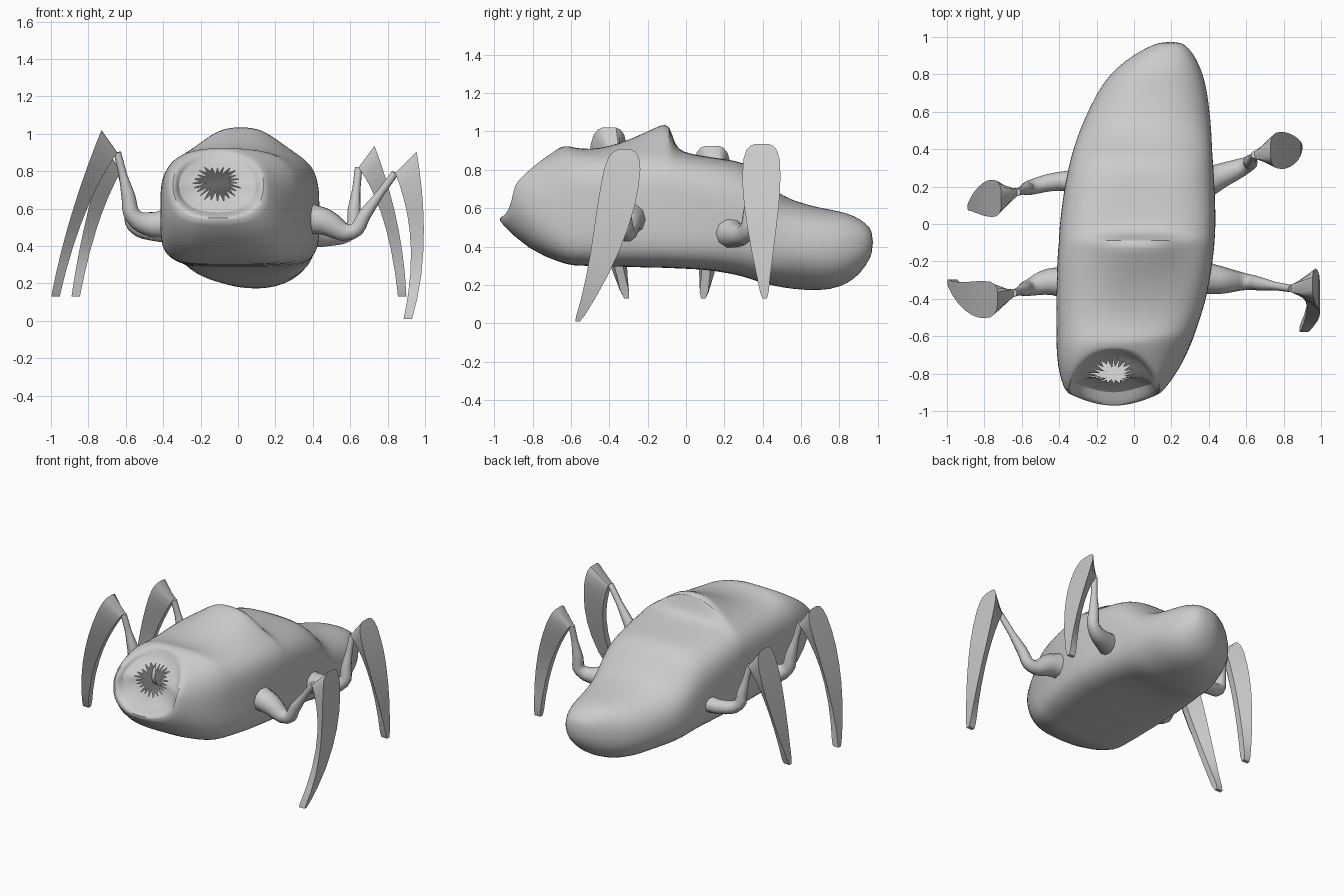
import bpy, bmesh, math, random
from mathutils import Vector

if "Cube" in bpy.data.objects:
    bpy.data.objects.remove(bpy.data.objects["Cube"])

random.seed(4)
N = 48
grey = bpy.data.materials.new("shell_grey")
grey.diffuse_color = (0.6, 0.6, 0.6, 1)
grey.use_nodes = True
grey.node_tree.nodes["Principled BSDF"].inputs["Base Color"].default_value = grey.diffuse_color


def finish(ob, angle=40):
    ob.data.materials.clear()
    ob.data.materials.append(grey)
    bpy.ops.object.select_all(action='DESELECT')
    ob.select_set(True)
    bpy.context.view_layer.objects.active = ob
    bpy.ops.object.shade_smooth_by_angle(angle=math.radians(angle))


def loft(name, rings, cap_start=False, cap_end=False):
    """Skin a list of equal closed rings."""
    bm = bmesh.new()
    vs = [[bm.verts.new(p) for p in r] for r in rings]
    n = len(rings[0])
    for a, b in zip(vs, vs[1:]):
        for i in range(n):
            j = (i + 1) % n
            bm.faces.new((a[i], a[j], b[j], b[i]))
    if cap_start:
        bm.faces.new(vs[0][::-1])
    if cap_end:
        bm.faces.new(vs[-1])
    bmesh.ops.recalc_face_normals(bm, faces=bm.faces)
    me = bpy.data.meshes.new(name)
    bm.to_mesh(me)
    bm.free()
    ob = bpy.data.objects.new(name, me)
    bpy.context.collection.objects.link(ob)
    return ob


def section(yt, zt, yb, zb, xl, xr, hump=0, bow=0, n_top=2.6, n_bot=3.4):
    """Rounded box ring, leaning between its top and bottom points."""
    pts = []
    for i in range(N):
        a = 2 * math.pi * i / N
        c, s = math.cos(a), math.sin(a)
        n = n_top if s > 0 else n_bot
        r = (abs(c) ** n + abs(s) ** n) ** (-1 / n)
        c, s = c * r, s * r
        x = (xl + xr) / 2 + c * (xr - xl) / 2
        y = (yt + yb) / 2 + s * (yt - yb) / 2 - bow * (1 - s * s)
        if s < 0:
            y -= bow * 1.2 * s * c * c
        z = (zt + zb) / 2 + s * (zt - zb) / 2
        if s > 0:
            z += hump * math.exp(-(abs(x - 0.015) / 0.22) ** 3)
        pts.append(Vector((x, y, z)))
    return pts


# Body: from the mouth lip back to the tail
lip_in = section(-0.685, 0.875, -0.90, 0.58, -0.315, 0.095, 0, 0.055, 2.1, 2.3)
rings = [
    lip_in,
    section(-0.675, 0.893, -0.94, 0.565, -0.33, 0.115, 0, 0.065, 2.1, 2.3),
    section(-0.67, 0.908, -0.975, 0.55, -0.345, 0.135, 0, 0.07, 2.3, 2.5),
    section(-0.66, 0.915, -0.975, 0.53, -0.375, 0.16, 0, 0.055, 2.5, 2.8),
    section(-0.63, 0.925, -0.82, 0.38, -0.41, 0.25, 0, 0.03, 2.8, 3.6),
    section(-0.60, 0.92, -0.65, 0.315, -0.415, 0.31, 0, 0, 3.1, 4.5),
    section(-0.58, 0.915, -0.59, 0.30, -0.415, 0.325, 0, 0, 3.2, 5),
]
for y, zt, zb, xl, xr, h in [
        (-0.5, .895, .30, -.415, .355, .01), (-0.4, .897, .295, -.415, .385, .025),
        (-0.3, .905, .295, -.413, .405, .05), (-0.2, .91, .29, -.41, .42, .09),
        (-0.13, .91, .29, -.405, .428, .125), (-0.085, .91, .288, -.40, .431, .13),
        (-0.06, .90, .287, -.40, .433, .03), (-0.02, .89, .285, -.398, .435, 0),
        (0.1, .87, .28, -.385, .435, 0), (0.2, .855, .265, -.37, .43, 0),
        (0.3, .84, .245, -.35, .425, 0), (0.38, .79, .215, -.33, .418, 0),
        (0.46, .69, .195, -.305, .415, 0), (0.55, .64, .178, -.27, .41, 0),
        (0.7, .60, .168, -.20, .393, 0), (0.8, .585, .187, -.13, .37, 0),
        (0.88, .56, .23, -.04, .335, 0), (0.94, .52, .30, .06, .295, 0),
        (0.975, .475, .37, .14, .25, 0)]:
    rear = max(0, min(1, (y - 0.05) / 0.5))
    rings.append(section(y, zt, y, zb, xl, xr, h, 0,
                         3.8 - 1.4 * rear, 5 - 2.9 * rear))
body = loft("body", rings, cap_end=True)
sub = body.modifiers.new("smooth", 'SUBSURF')
sub.levels = sub.render_levels = 1
finish(body, 60)

# Teeth: gum ring ending in jagged points around the throat
mid = sum(lip_in, Vector()) / N + Vector((0, 0, 0.02))
mid.y = -0.835
gum, edge = [], []
for i, p in enumerate(lip_in):
    k = random.uniform(0.25, 0.45) if i % 2 else random.uniform(0.55, 0.68)
    gum.append(mid + (p - mid) * 0.78 + Vector((0, 0.02, 0)))
    edge.append(mid + (p - mid) * k + Vector((0, 0.025, 0)))
teeth = loft("teeth", [lip_in, gum, edge])
finish(teeth, 30)


def limb(name, pts, radii):
    """Tapered round tube: fat root, bent elbow, then a straight shin."""
    a, b = Vector(pts[-2]), Vector(pts[-1])
    pts = pts[:-1] + [a.lerp(b, 0.3), a.lerp(b, 0.65), b]
    ra, rb = radii[-2:]
    radii = radii[:-1] + [ra * 0.7 + rb * 0.3, rb * 1.1, rb]
    cu = bpy.data.curves.new(name, 'CURVE')
    cu.dimensions = '3D'
    cu.bevel_depth = 1
    cu.bevel_resolution = 3
    cu.resolution_u = 4
    cu.use_fill_caps = True
    sp = cu.splines.new('BEZIER')
    sp.bezier_points.add(len(pts) - 1)
    for p, co, r in zip(sp.bezier_points, pts, radii):
        p.co = co
        p.radius = r
        p.handle_left_type = p.handle_right_type = 'AUTO'
    tmp = bpy.data.objects.new(name + "_path", cu)
    bpy.context.collection.objects.link(tmp)
    me = bpy.data.meshes.new_from_object(
        tmp.evaluated_get(bpy.context.evaluated_depsgraph_get()))
    bpy.data.objects.remove(tmp)
    ob = bpy.data.objects.new(name, me)
    bpy.context.collection.objects.link(ob)
    finish(ob)


def bezier(a, m, b, t):
    """Curve from a to b passing through m halfway."""
    c = 2 * m - (a + b) / 2
    return a * (1 - t) ** 2 + c * 2 * t * (1 - t) + b * t * t


def blade(name, knee, top, middle, tip):
    """Wide outer plate narrowing to an inner keel that starts at the knee."""
    knee, top, middle, tip = map(Vector, (knee, top, middle, tip))
    inward = Vector((-math.copysign(1, top.x), 0, 0))
    half = [(0, .035), (.012, .06), (.04, .08), (.1, .095), (.2, .099), (.3, .097),
            (.42, .088), (.55, .074), (.7, .056), (.85, .036), (.96, .022), (1, .012)]
    rings = []
    for t, w in half:
        o = bezier(top, middle, tip, t)
        k = bezier(knee, middle + inward * 0.07, tip + inward * 0.045, t)
        wy, ky = Vector((0, w, 0)), Vector((0, min(.022, w), 0))
        rings.append([o - wy, o + wy, k + ky, k - ky])
    finish(loft(name, rings, True, True), 35)


# Legs: limb path, limb radii, blade top, blade middle, blade tip
legs = {
    "front_right": ([(.385, -.29, .545), (.46, -.30, .53), (.61, -.31, .475), (.84, -.345, .79)],
                    [.085, .075, .042, .02],
                    (.955, -.32, .905), (.993, -.41, .42), (.93, -.565, .01)),
    "front_left": ([(-.385, -.31, .52), (-.46, -.31, .515), (-.56, -.34, .56), (-.645, -.37, .90)],
                   [.08, .07, .045, .02],
                   (-.73, -.40, 1.02), (-.893, -.39, .56), (-.998, -.31, .13)),
    "back_right": ([(.40, .23, .47), (.47, .26, .46), (.61, .32, .49), (.645, .37, .82)],
                   [.08, .065, .042, .02],
                   (.73, .395, .935), (.85, .395, .53), (.90, .41, .13)),
    "back_left": ([(-.35, .23, .47), (-.43, .225, .47), (-.555, .195, .51), (-.625, .17, .80)],
                  [.055, .048, .04, .02],
                  (-.71, .135, .925), (-.82, .13, .51), (-.89, .09, .13)),
}
for side, (path, radii, top, middle, tip) in legs.items():
    limb(side + "_limb", path, radii)
    blade(side + "_blade", path[-1], top, middle, tip)
